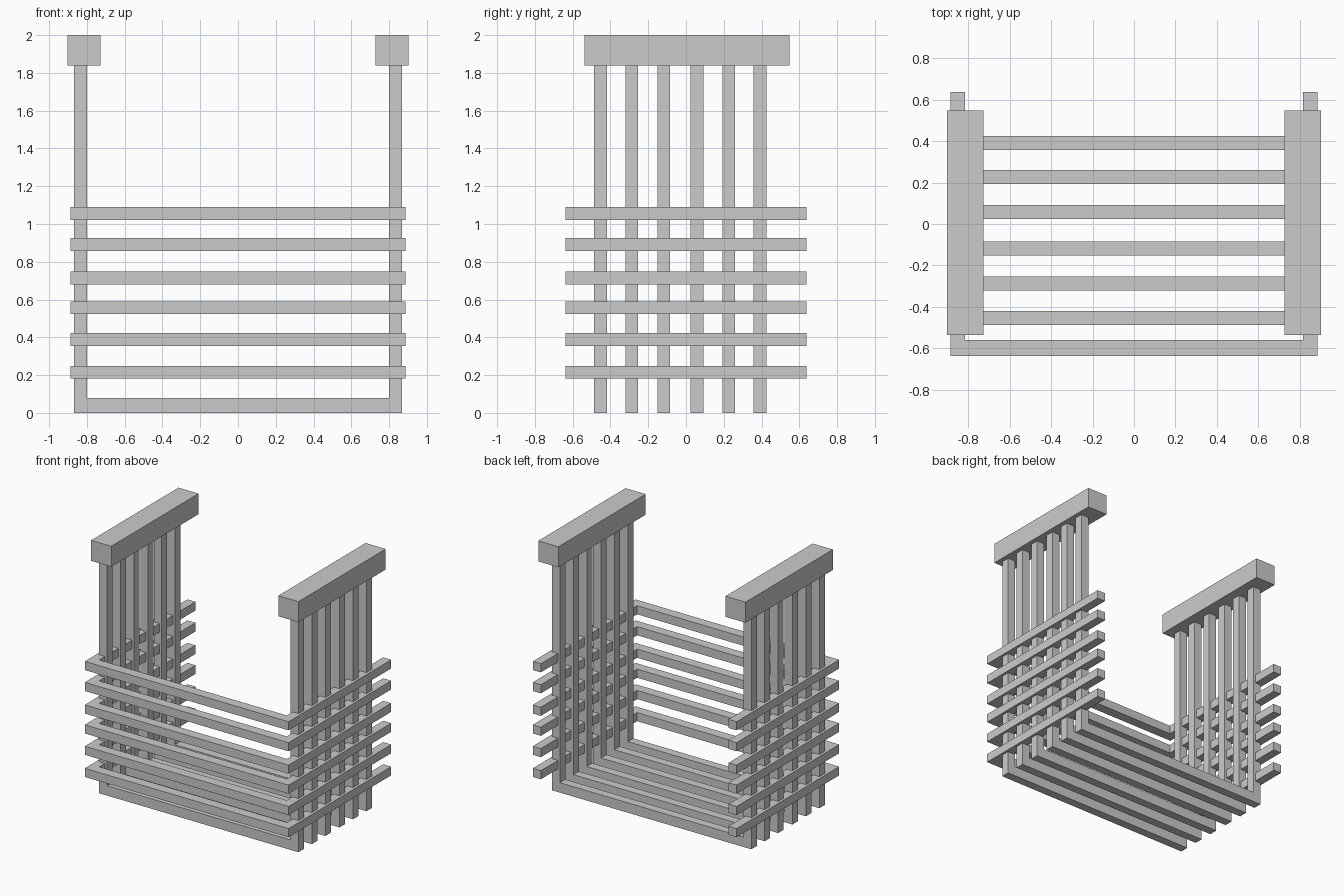
import bpy, bmesh
from mathutils import Vector

if "Cube" in bpy.data.objects:
    bpy.data.objects.remove(bpy.data.objects["Cube"])


def u_profile(half, wall, base, bottom, top):
    """Outline of a square-cornered U, open at the top."""
    i = half - wall
    return [(-half, bottom), (half, bottom), (half, top), (i, top),
            (i, base), (-i, base), (-i, top), (-half, top)]


def prism(name, points, direction):
    """Extrude a closed 3D outline along a direction."""
    bm = bmesh.new()
    face = bm.faces.new([bm.verts.new(p) for p in points])
    res = bmesh.ops.extrude_face_region(bm, geom=[face], use_keep_orig=True)
    verts = [g for g in res["geom"] if isinstance(g, bmesh.types.BMVert)]
    bmesh.ops.translate(bm, verts=verts, vec=Vector(direction))
    bmesh.ops.recalc_face_normals(bm, faces=bm.faces[:])
    me = bpy.data.meshes.new(name)
    bm.to_mesh(me)
    bm.free()
    ob = bpy.data.objects.new(name, me)
    bpy.context.collection.objects.link(ob)
    return ob


# Upright U-shaped slats: two walls and the floor
slat = u_profile(0.867, 0.068, 0.078, 0.0, 1.85)
for n, y in enumerate((-0.453, -0.287, -0.118, 0.058, 0.226, 0.392)):
    prism(f"upright_slat_{n + 1}", [(x, y - 0.034, z) for x, z in slat], (0, 0.068, 0))

# Horizontal U-shaped rails: front and both sides, open at the back
rail = u_profile(0.887, 0.07, -0.559, -0.638, 0.638)
for n, z in enumerate((0.215, 0.389, 0.714, 0.557, 0.891, 1.056)):
    prism(f"side_rail_{n + 1}", [(x, y, z - 0.034) for x, y in rail], (0, 0, 0.068))

# Top cap beams
for side, s in (("left", -1), ("right", 1)):
    outline = [(s * 0.902, -0.537, 1.838), (s * 0.727, -0.537, 1.838),
               (s * 0.727, 0.548, 1.838), (s * 0.902, 0.548, 1.838)]
    prism(f"{side}_cap_beam", outline, (0, 0, 0.162))
